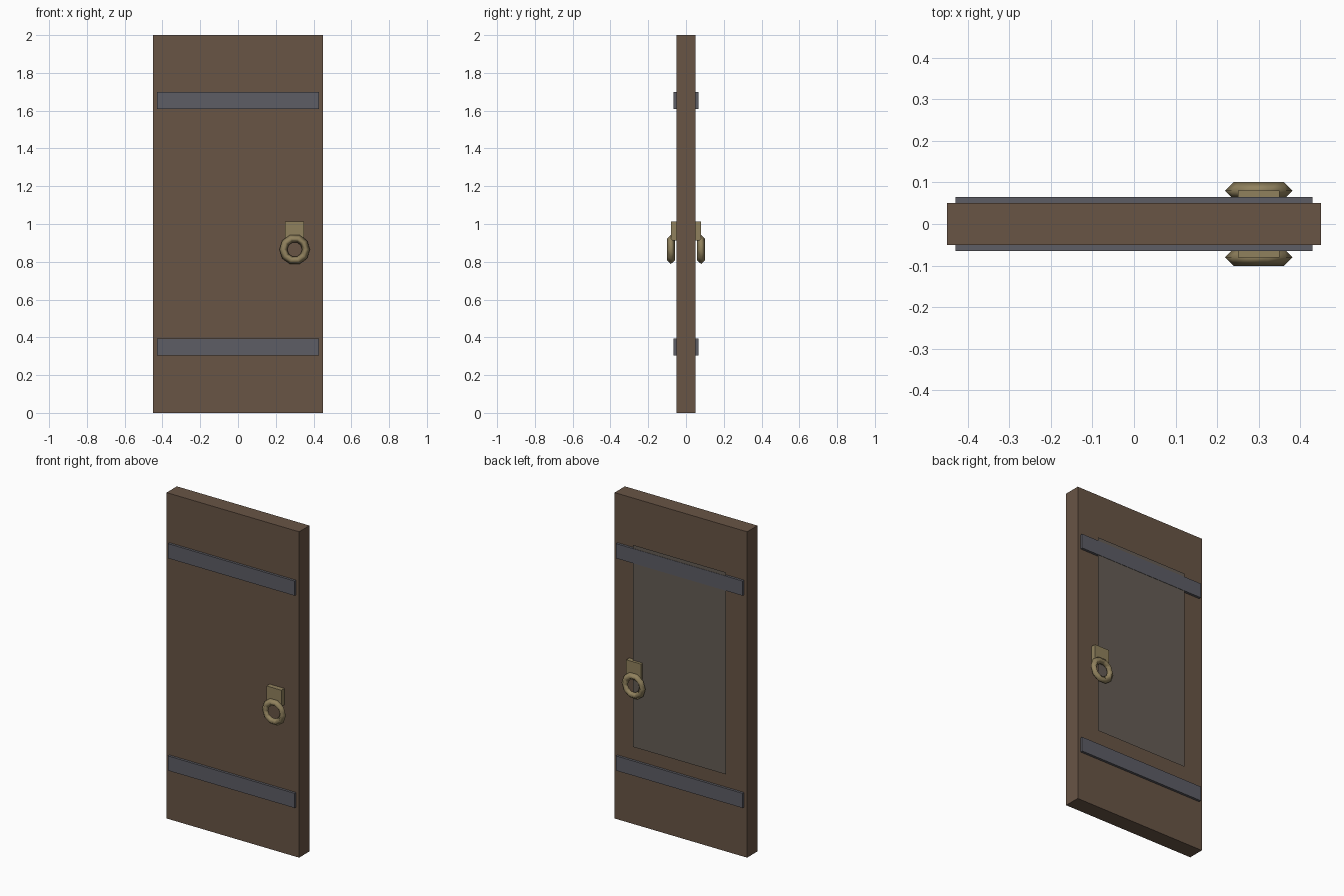
import bpy
from math import pi

if "Cube" in bpy.data.objects:
    bpy.data.objects.remove(bpy.data.objects["Cube"])


def material(name, color):
    m = bpy.data.materials.new(name)
    m.diffuse_color = (*color, 1)
    m.use_nodes = True
    m.node_tree.nodes["Principled BSDF"].inputs["Base Color"].default_value = m.diffuse_color
    return m


WOOD = material("wood", (0.14, 0.09, 0.06))
IRON = material("iron", (0.11, 0.11, 0.13))
BRASS = material("brass", (0.28, 0.22, 0.11))
PANEL = material("panel", (0.13, 0.11, 0.09))


def finish(name, mat):
    ob = bpy.context.object
    ob.name = name
    ob.data.materials.append(mat)
    return ob


def box(name, center, size, mat):
    bpy.ops.mesh.primitive_cube_add(size=1, location=center)
    ob = finish(name, mat)
    ob.scale = size
    bpy.ops.object.transform_apply(location=False, rotation=False, scale=True)
    return ob


# Door slab
box("door_slab", (0, 0, 1), (0.9, 0.1, 2), WOOD)

# Iron straps wrapping through to both faces
for name, z in (("lower_strap", 0.35), ("upper_strap", 1.653)):
    box(name, (0, 0, z), (0.86, 0.13, 0.09), IRON)

# Handle mount, showing on both faces
box("handle_mount", (0.3, 0, 0.962), (0.1, 0.16, 0.1), BRASS)

# Pull rings, front and back
for name, side in (("front_ring", -1), ("back_ring", 1)):
    bpy.ops.mesh.primitive_torus_add(
        major_segments=10, minor_segments=4, major_radius=0.06,
        minor_radius=0.021, location=(0.3, side * 0.08, 0.865),
        rotation=(pi / 2, 0, 0))
    finish(name, BRASS)
    bpy.ops.object.shade_smooth()

# Thin flat sheet on the back face
bpy.ops.mesh.primitive_plane_add(size=1, location=(0, 0.063, 1.1),
                                 rotation=(-pi / 2, 0, 0))
sheet = finish("back_sheet", PANEL)
sheet.scale = (0.63, 1.24, 1)
